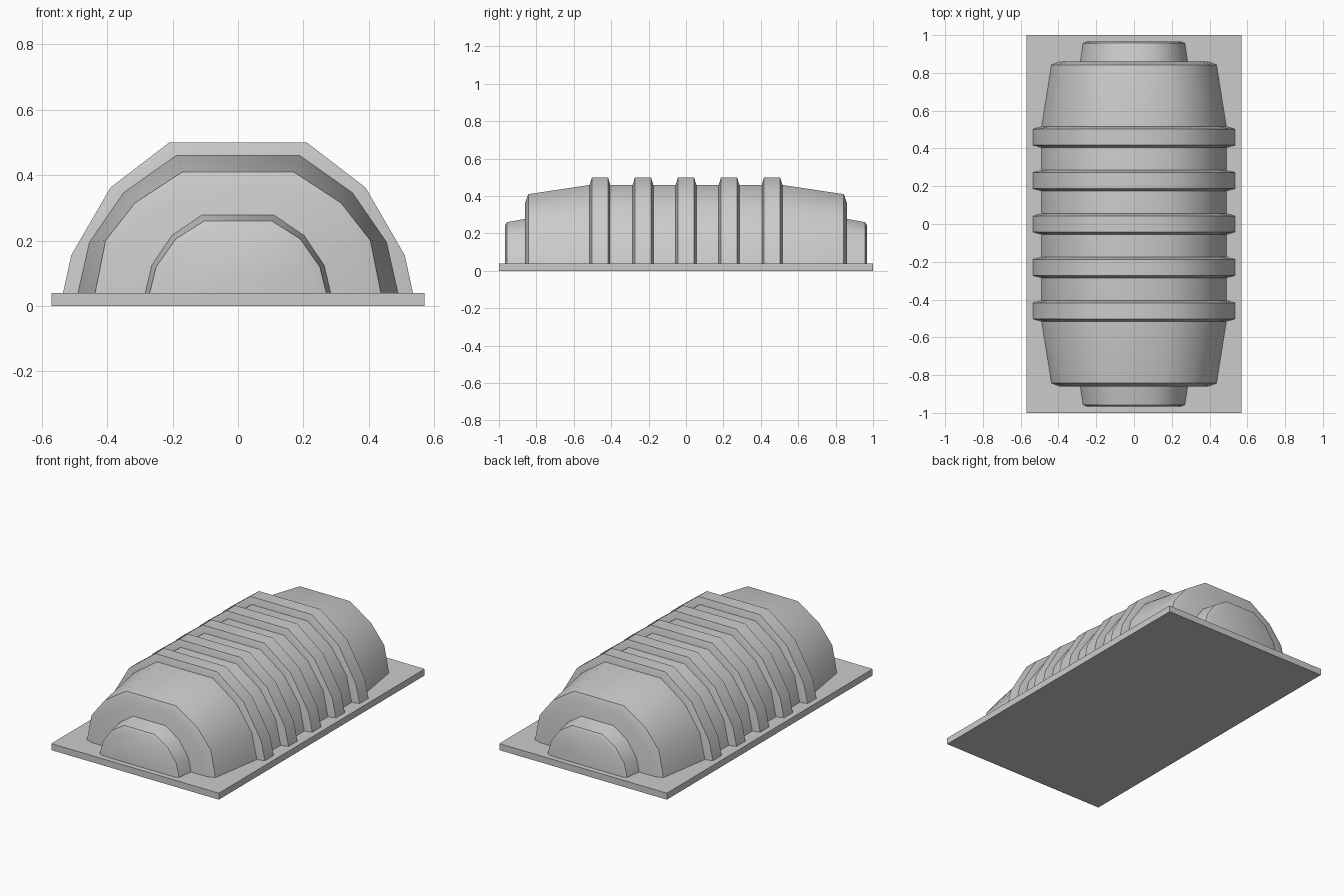
import bpy
import bmesh
import math

if "Cube" in bpy.data.objects:
    bpy.data.objects.remove(bpy.data.objects["Cube"])

# half arch profiles (x, z), from the base up to the flat crown
RIB = [(0.535, 0.04), (0.51, 0.155), (0.39, 0.362), (0.21, 0.50)]
BODY = [(0.49, 0.04), (0.455, 0.195), (0.35, 0.347), (0.19, 0.46)]
BODY_END = [(0.437, 0.04), (0.405, 0.20), (0.315, 0.315), (0.17, 0.41)]
BODY_FACE = [(0.39, 0.04), (0.36, 0.18), (0.28, 0.28), (0.15, 0.365)]
CAP = [(0.285, 0.04), (0.265, 0.125), (0.203, 0.217), (0.11, 0.28)]
CAP_END = [(0.27, 0.04), (0.25, 0.12), (0.19, 0.205), (0.103, 0.26)]
CAP_FACE = [(0.243, 0.04), (0.225, 0.11), (0.175, 0.19), (0.093, 0.245)]


def loft(name, rings):
    """Closed skin through arch profiles placed along y."""
    bm = bmesh.new()
    loops = []
    for y, half in rings:
        pts = half + [(-x, z) for x, z in reversed(half)]
        loops.append([bm.verts.new((x, y, z)) for x, z in pts])
    n = len(loops[0])
    for a, b in zip(loops, loops[1:]):
        for i in range(n):
            j = (i + 1) % n
            bm.faces.new((a[i], a[j], b[j], b[i]))
    bm.faces.new(loops[0])
    bm.faces.new(loops[-1])
    bmesh.ops.recalc_face_normals(bm, faces=bm.faces)
    mesh = bpy.data.meshes.new(name)
    bm.to_mesh(mesh)
    bm.free()
    obj = bpy.data.objects.new(name, mesh)
    bpy.context.collection.objects.link(obj)
    bpy.ops.object.select_all(action='DESELECT')
    obj.select_set(True)
    bpy.context.view_layer.objects.active = obj
    bpy.ops.object.shade_smooth_by_angle(angle=math.radians(40))
    return obj


# base plate
bpy.ops.mesh.primitive_cube_add(size=1, location=(0, 0, 0.02))
base = bpy.context.object
base.name = "base_plate"
base.scale = (1.14, 2.0, 0.04)

# arched body with tapered, chamfered ends
loft("arched_body", [(-0.86, BODY_FACE), (-0.843, BODY_END), (-0.51, BODY),
                     (0.51, BODY), (0.843, BODY_END), (0.86, BODY_FACE)])

# stepped end caps
for name, s in (("front_cap", -1), ("back_cap", 1)):
    loft(name, [(s * 0.85, CAP), (s * 0.957, CAP_END), (s * 0.967, CAP_FACE)])

# five raised ribs with sloped sides
for i in range(5):
    y = (i - 2) * 0.23
    loft(f"rib_{i + 1}", [(y - 0.055, BODY), (y - 0.043, RIB),
                          (y + 0.043, RIB), (y + 0.055, BODY)])
